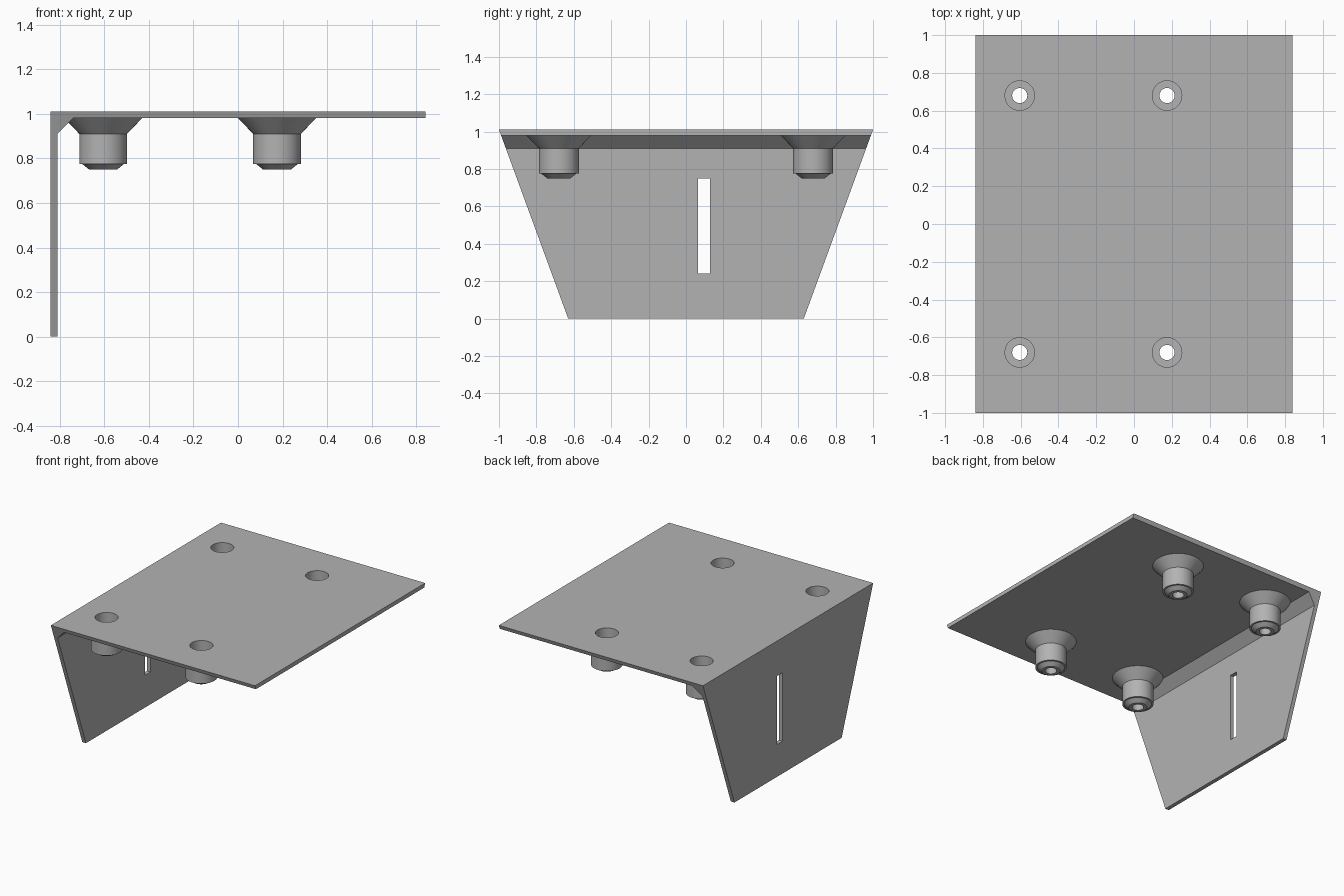
import bpy, bmesh, math
from mathutils import Matrix, Vector

if "Cube" in bpy.data.objects:
    bpy.data.objects.remove(bpy.data.objects["Cube"])

HEIGHT, UNDERSIDE = 1.01, 0.98
POSTS = [(x, y) for x in (-0.605, 0.175) for y in (-0.68, 0.68)]
BORE = 0.078

grey = bpy.data.materials.new("plain grey")
grey.use_nodes = True
grey.diffuse_color = (0.45, 0.45, 0.45, 1)
grey.node_tree.nodes["Principled BSDF"].inputs["Base Color"].default_value = grey.diffuse_color


def make_object(name, bm):
    bmesh.ops.recalc_face_normals(bm, faces=bm.faces)
    mesh = bpy.data.meshes.new(name)
    bm.to_mesh(mesh)
    bm.free()
    mesh.materials.append(grey)
    obj = bpy.data.objects.new(name, mesh)
    bpy.context.collection.objects.link(obj)
    return obj


# Bracket: an L profile with a chamfered inner corner, tapering towards the foot
profile = [(-0.84, 0), (-0.81, 0), (-0.81, 0.91), (-0.74, UNDERSIDE),
           (0.84, UNDERSIDE), (0.84, HEIGHT), (-0.84, HEIGHT)]
bm = bmesh.new()
ends = []
for side in (-1, 1):
    ring = [bm.verts.new((x, side * (0.63 + 0.37 * z / HEIGHT), z)) for x, z in profile]
    bm.faces.new(ring)
    ends.append(ring)
for i in range(len(profile)):
    j = (i + 1) % len(profile)
    bm.faces.new((ends[0][i], ends[0][j], ends[1][j], ends[1][i]))
bracket = make_object("bracket", bm)

# Cutter: four screw holes through the top plate and one slot in the upright
bm = bmesh.new()
for x, y in POSTS:
    bmesh.ops.create_cone(bm, cap_ends=True, segments=48, radius1=BORE, radius2=BORE,
                          depth=0.2, matrix=Matrix.Translation((x, y, HEIGHT)))
slot = Matrix.Translation((-0.825, 0.097, 0.495)) @ Matrix.Diagonal((0.2, 0.064, 0.51, 1))
bmesh.ops.create_cube(bm, size=1, matrix=slot)
cutter = make_object("hole_cutter", bm)
cutter.hide_render = True
cutter.hide_set(True)

cut = bracket.modifiers.new("holes", 'BOOLEAN')
cut.operation = 'DIFFERENCE'
cut.solver = 'EXACT'
cut.object = cutter
bpy.context.view_layer.objects.active = bracket
bpy.ops.object.modifier_apply(modifier=cut.name)
bpy.data.objects.remove(cutter)

# Hollow screw posts: flared collar, barrel, stepped tip, and a stepped bore
post_profile = [(0.175, UNDERSIDE), (0.107, 0.91), (0.107, 0.775), (0.094, 0.775),
                (0.063, 0.75), (0.04, 0.75), (0.04, 0.82), (BORE, 0.82), (BORE, UNDERSIDE)]
for n, (x, y) in enumerate(POSTS):
    bm = bmesh.new()
    verts = [bm.verts.new((x + r, y, z)) for r, z in post_profile]
    edges = [bm.edges.new(pair) for pair in zip(verts, verts[1:])]
    bmesh.ops.spin(bm, geom=verts + edges, cent=Vector((x, y, 0)), axis=(0, 0, 1),
                   angle=math.tau, steps=48, use_merge=True)
    bmesh.ops.remove_doubles(bm, verts=bm.verts, dist=0.0001)
    post = make_object(f"screw_post_{n + 1}", bm)
    bpy.ops.object.select_all(action='DESELECT')
    post.select_set(True)
    bpy.context.view_layer.objects.active = post
    bpy.ops.object.shade_smooth_by_angle(angle=math.radians(25))
